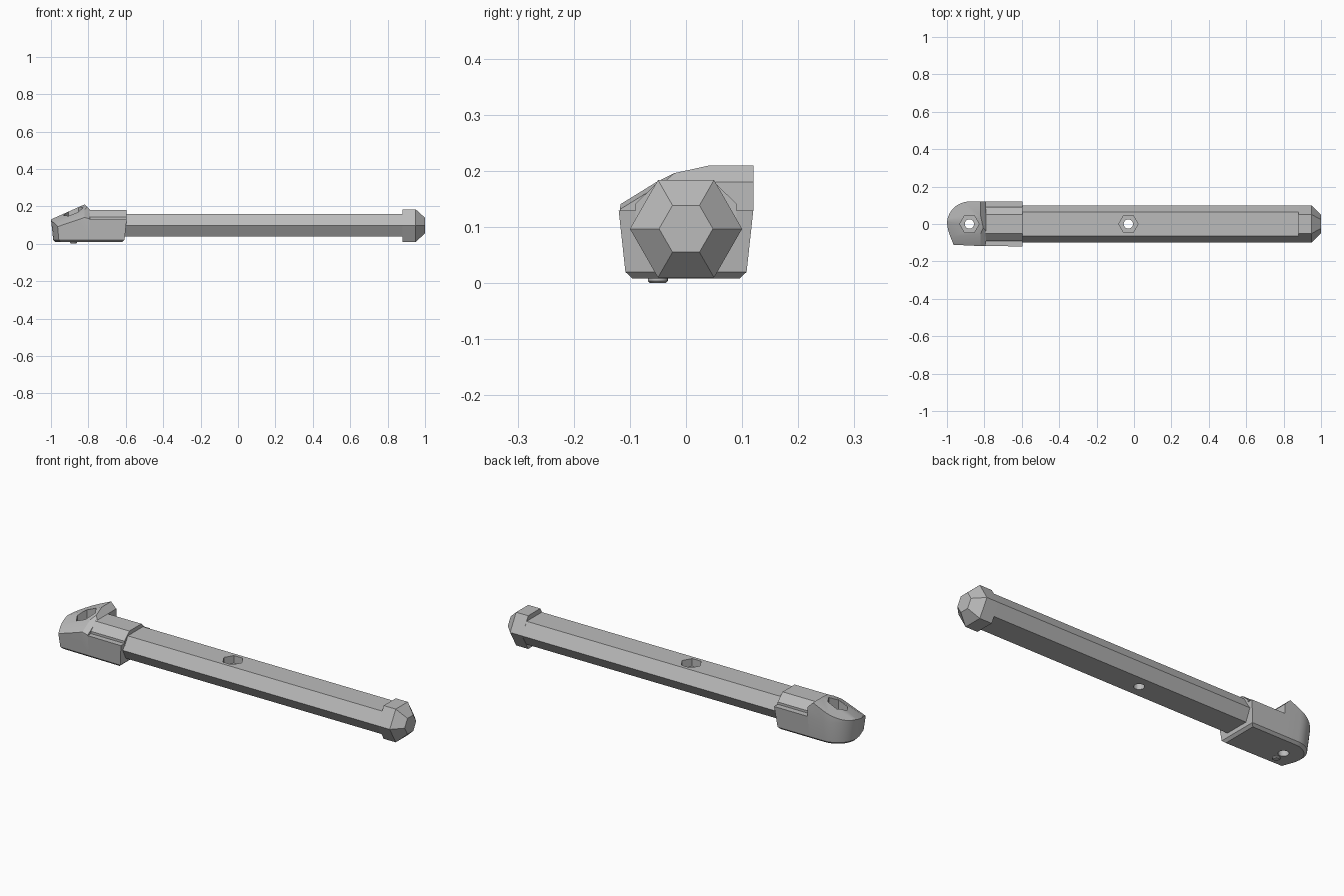
import bpy
import bmesh
from math import cos, sin, pi, radians
from mathutils import Vector

cube = bpy.data.objects.get("Cube")
if cube:
    bpy.data.objects.remove(cube)

grey = bpy.data.materials.new("satin grey")
grey.use_nodes = True
grey.diffuse_color = (0.5, 0.5, 0.5, 1)
grey.node_tree.nodes["Principled BSDF"].inputs["Base Color"].default_value = (0.5, 0.5, 0.5, 1)


def loft(name, rings, planes=()):
    """Skin equal-sized rings, cap both ends, then trim by (point, normal) planes."""
    bm = bmesh.new()
    loops = [[bm.verts.new(p) for p in ring] for ring in rings]
    n = len(loops[0])
    for a, b in zip(loops, loops[1:]):
        for i in range(n):
            j = (i + 1) % n
            bm.faces.new((a[i], a[j], b[j], b[i]))
    bm.faces.new(loops[0])
    bm.faces.new(loops[-1])
    for point, normal in planes:
        geom = bm.verts[:] + bm.edges[:] + bm.faces[:]
        bmesh.ops.bisect_plane(bm, geom=geom, plane_co=point, plane_no=Vector(normal).normalized(),
                               clear_outer=True)
        bmesh.ops.holes_fill(bm, edges=[e for e in bm.edges if e.is_boundary], sides=0)
    bmesh.ops.recalc_face_normals(bm, faces=bm.faces[:])
    mesh = bpy.data.meshes.new(name)
    bm.to_mesh(mesh)
    bm.free()
    mesh.materials.append(grey)
    obj = bpy.data.objects.new(name, mesh)
    bpy.context.collection.objects.link(obj)
    return obj


def along_x(name, profile, x0, x1):
    return loft(name, [[(x, y, z) for y, z in profile] for x in (x0, x1)])


def mirrored(half):
    """Close a +y half profile across the y = 0 plane."""
    return half + [(-y, z) for y, z in reversed(half)]


def disc(x, y, z, r, sides):
    return [(x + r * cos(2 * pi * i / sides), y + r * sin(2 * pi * i / sides), z)
            for i in range(sides)]


def activate(obj):
    bpy.ops.object.select_all(action='DESELECT')
    obj.select_set(True)
    bpy.context.view_layer.objects.active = obj


def bolt_hole(obj, x, floor):
    """Cut a hexagonal recess with a round through hole below it."""
    for r, sides, low in ((0.052, 6, floor), (0.025, 24, -0.05)):
        cutter = loft("hole_cutter", [disc(x, 0, z, r, sides) for z in (low, 0.3)])
        cutter.hide_render = True
        mod = obj.modifiers.new("hole", 'BOOLEAN')
        mod.operation = 'DIFFERENCE'
        mod.solver = 'EXACT'
        mod.object = cutter
        activate(obj)
        bpy.ops.object.modifier_apply(modifier=mod.name)
        bpy.data.objects.remove(cutter)


# Long bar: a hexagon with its top and bottom flattened
bar = along_x("bar", mirrored([(0.065, 0.04), (0.1, 0.097), (0.063, 0.16)]), -0.61, 0.9)
bolt_hole(bar, -0.03, 0.12)

# Tapered hexagonal end cap
hexagon = mirrored([(0.05, 0.01), (0.1, 0.097), (0.05, 0.184)])
cap_rings = [[(x, y * s, 0.097 + (z - 0.097) * s) for y, z in hexagon]
             for x, s in ((0.88, 1), (0.95, 1), (1.0, 0.48))]
loft("end_cap", cap_rings)

# Plan of the head: round on the back corner, chamfered on the front corner
plan = [(-0.595, -0.12), (-0.595, 0.12)]
plan += [(-0.88 - 0.12 * sin(a), 0.12 * cos(a)) for a in [pi / 2 * i / 12 for i in range(13)]]
plan += [(-0.995, -0.035), (-0.968, -0.115)]


def head_ring(z, inset):
    cx = -0.7975
    return [(cx + (x - cx) * (1 - inset / 0.2025), y * (1 - inset / 0.12), z) for x, y in plan]


walls = [head_ring(z, i) for z, i in ((0.008, 0.025), (0.02, 0.012), (0.13, 0), (0.25, 0))]

# Head block, trimmed to its sloping facets
head = loft("head", walls, [
    ((-0.79, 0, 0), (1, 0, 0)),
    ((-0.82, 0.042, 0.21), (-0.444, 0, 1)),
    ((-0.82, 0.042, 0.21), (-0.4, -0.31, 1)),
    ((-0.82, -0.05, 0.182), (-0.367, -0.617, 1)),
    ((-0.82, -0.05, 0.182), (0.29, -0.617, 1)),
    ((-0.82, 0, 0.21), (1, 0, 1)),
])
bolt_hole(head, -0.88, 0.12)

# Sleeve that holds the bar, with a raised collar on top
sleeve = loft("sleeve", walls, [((-0.79, 0, 0), (-1, 0, 0)), ((0, 0, 0.13), (0, 0, 1))])
along_x("collar", mirrored([(0.09, 0.1), (0.09, 0.142), (0.05, 0.18)]), -0.795, -0.595)

# Small foot stud under the head
loft("foot_stud", [disc(-0.88, -0.05, z, r, 16) for z, r in ((0, 0.014), (0.004, 0.018), (0.02, 0.018))])

for part in (head, sleeve, bpy.data.objects["foot_stud"]):
    activate(part)
    bpy.ops.object.shade_smooth_by_angle(angle=radians(25))
